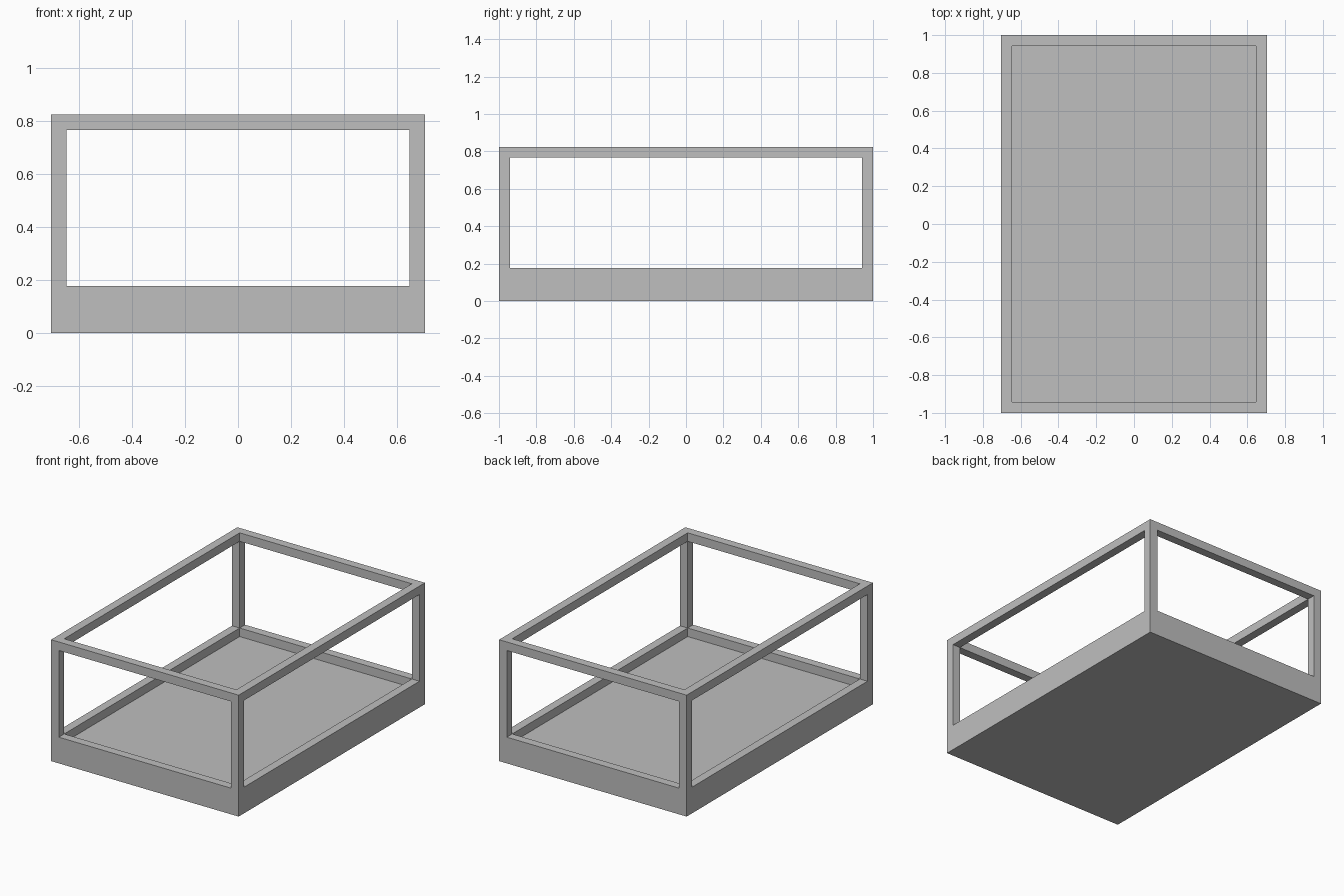
import bpy

cube = bpy.data.objects.get("Cube")
if cube:
    bpy.data.objects.remove(cube, do_unlink=True)

# Main dimensions
HX, HY, H = 0.705, 1.0, 0.825   # half width, half depth, height
T = 0.058                       # frame bar thickness
FLOOR, SILL = 0.12, 0.178       # tray floor and top of the low walls

grey = bpy.data.materials.new("light_grey")
grey.use_nodes = True
colour = (0.52, 0.52, 0.52, 1.0)
grey.diffuse_color = colour
grey.node_tree.nodes["Principled BSDF"].inputs["Base Color"].default_value = colour


def box(name, hx, hy, z0, z1):
    """Box centred on x and y, spanning z0 to z1."""
    bpy.ops.mesh.primitive_cube_add(size=2, location=(0, 0, 0))
    ob = bpy.context.object
    ob.name = name
    ob.data.name = name
    for v in ob.data.vertices:
        v.co = (v.co.x * hx, v.co.y * hy, z0 if v.co.z < 0 else z1)
    ob.data.materials.append(grey)
    return ob


# Solid block, hollowed into a tray with an open box frame above it
frame = box("tray_and_frame", HX, HY, 0, H)
cutters = [
    box("cavity_cutter", HX - T, HY - T, FLOOR, H + 0.5),       # open top
    box("side_window_cutter", HX + 0.5, HY - T, SILL, H - T),   # left and right
    box("end_window_cutter", HX - T, HY + 0.5, SILL, H - T),    # front and back
]
for cutter in cutters:
    cutter.hide_render = True
    mod = frame.modifiers.new(cutter.name, "BOOLEAN")
    mod.operation = "DIFFERENCE"
    mod.solver = "EXACT"
    mod.object = cutter

# Apply the cuts and remove the helpers
bpy.ops.object.select_all(action="DESELECT")
bpy.context.view_layer.objects.active = frame
frame.select_set(True)
for cutter in cutters:
    bpy.ops.object.modifier_apply(modifier=cutter.name)
for cutter in cutters:
    bpy.data.objects.remove(cutter, do_unlink=True)
bpy.ops.object.shade_flat()
